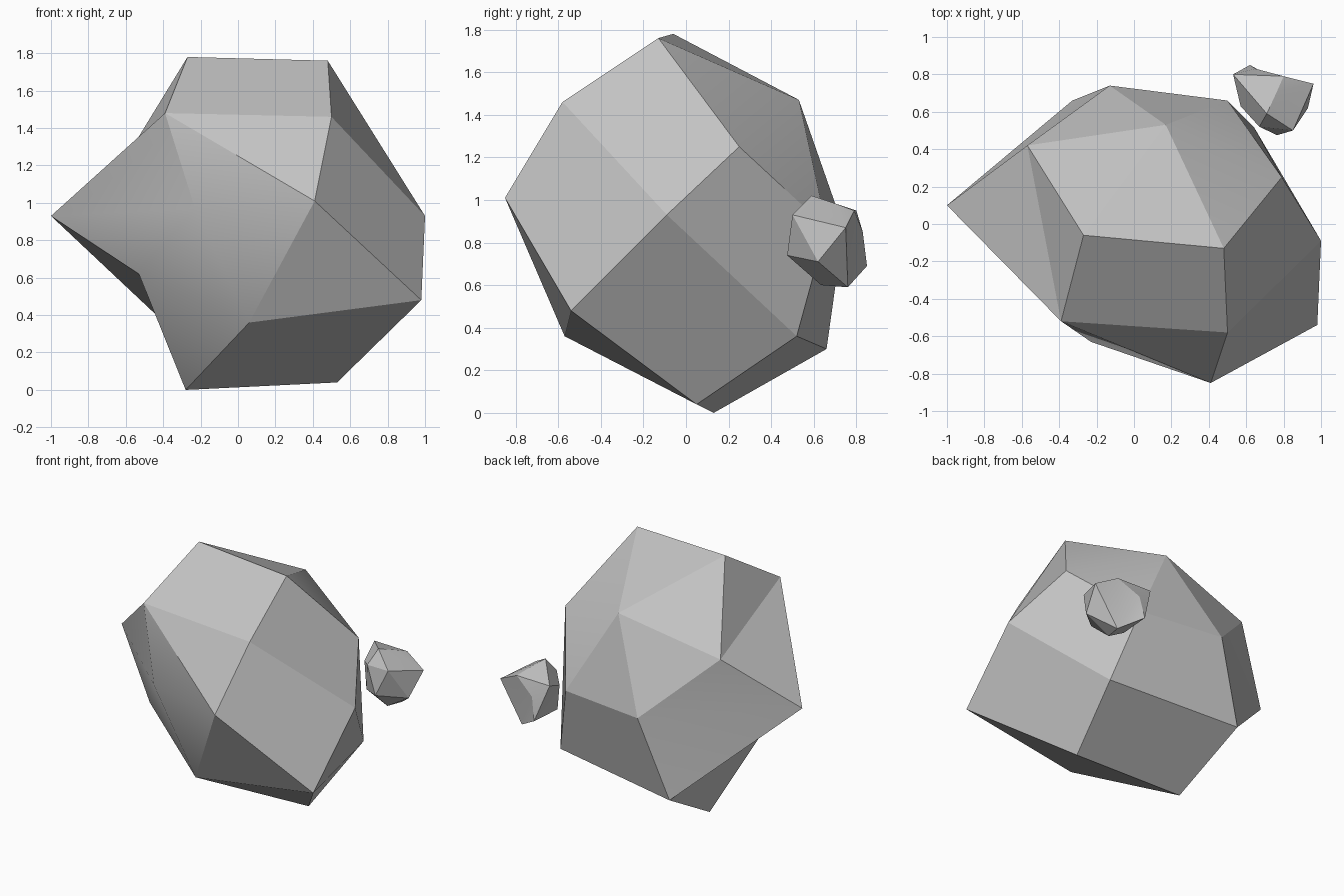
import bpy
import bmesh
import math

cube = bpy.data.objects.get("Cube")
if cube:
    bpy.data.objects.remove(cube, do_unlink=True)

stone = bpy.data.materials.new("stone grey")
stone.use_nodes = True
GREY = (0.54, 0.54, 0.54, 1)
stone.diffuse_color = GREY
stone.node_tree.nodes["Principled BSDF"].inputs["Base Color"].default_value = GREY


def make_rock(name, corners, facets):
    """Build a faceted rock from named corners and facets spelled by corner names."""
    bm = bmesh.new()
    verts = {key: bm.verts.new(co) for key, co in corners.items()}
    for facet in facets.split():
        bm.faces.new([verts[key] for key in facet])
    bmesh.ops.recalc_face_normals(bm, faces=list(bm.faces))
    mesh = bpy.data.meshes.new(name)
    bm.to_mesh(mesh)
    bm.free()
    mesh.materials.append(stone)
    obj = bpy.data.objects.new(name, mesh)
    bpy.context.collection.objects.link(obj)
    bpy.ops.object.select_all(action='DESELECT')
    obj.select_set(True)
    bpy.context.view_layer.objects.active = obj
    bpy.ops.object.shade_smooth_by_angle(angle=math.radians(20))


# Large boulder: corners from the top down, then its facets
make_rock("boulder", dict(
    A=(-.27, -.06, 1.78), B=(.48, -.13, 1.76),
    C=(.50, -.58, 1.46), M=(-.39, -.52, 1.48), Q=(.17, .53, 1.47),
    N=(-.57, .42, 1.29), P=(.79, .25, 1.25), D=(.41, -.85, 1.01),
    X=(-.23, -.63, .97), E=(1, -.09, .93), L=(-1, .10, .93),
    R=(-.13, .74, .87), S=(.50, .66, .87), K=(-.53, -.25, .62),
    F=(.98, -.54, .48), I=(.06, -.57, .36), T=(.64, .52, .36),
    V=(-.33, .66, .30), G=(.53, .05, .04), H=(-.28, .13, 0),
), """
    ABQ BPQ AQN AMCB MDC AMN MNL BPEC CEFD
    DFI DIX DXM LMX LXK XIK KIH IFGH
    LKV KHV FETG GTVH TSRV PSTE
    PQS QRS QNR NRL RVL
""")

# Small pebble beside the boulder
make_rock("pebble", dict(
    b=(.71, .59, 1.02), m=(.765, .71, .98), c=(.53, .80, .95),
    d=(.80, .79, .95), f=(.85, .50, .93), p=(.67, .52, .92),
    k=(.57, .63, .88), a=(.96, .75, .87), l=(.65, .83, .85),
    e=(.765, .475, .74), g=(.93, .62, .71), o=(.60, .61, .69),
    j=(.62, .85, .69), i=(.75, .635, .60), h=(.78, .76, .59),
), """
    cbm cmd mda bmaf bpf pef pbk ckb kop oep
    fag fge egi eio ghi agh adh dlh ljh
    dcl clj cjk kjo oji ijh
""")
